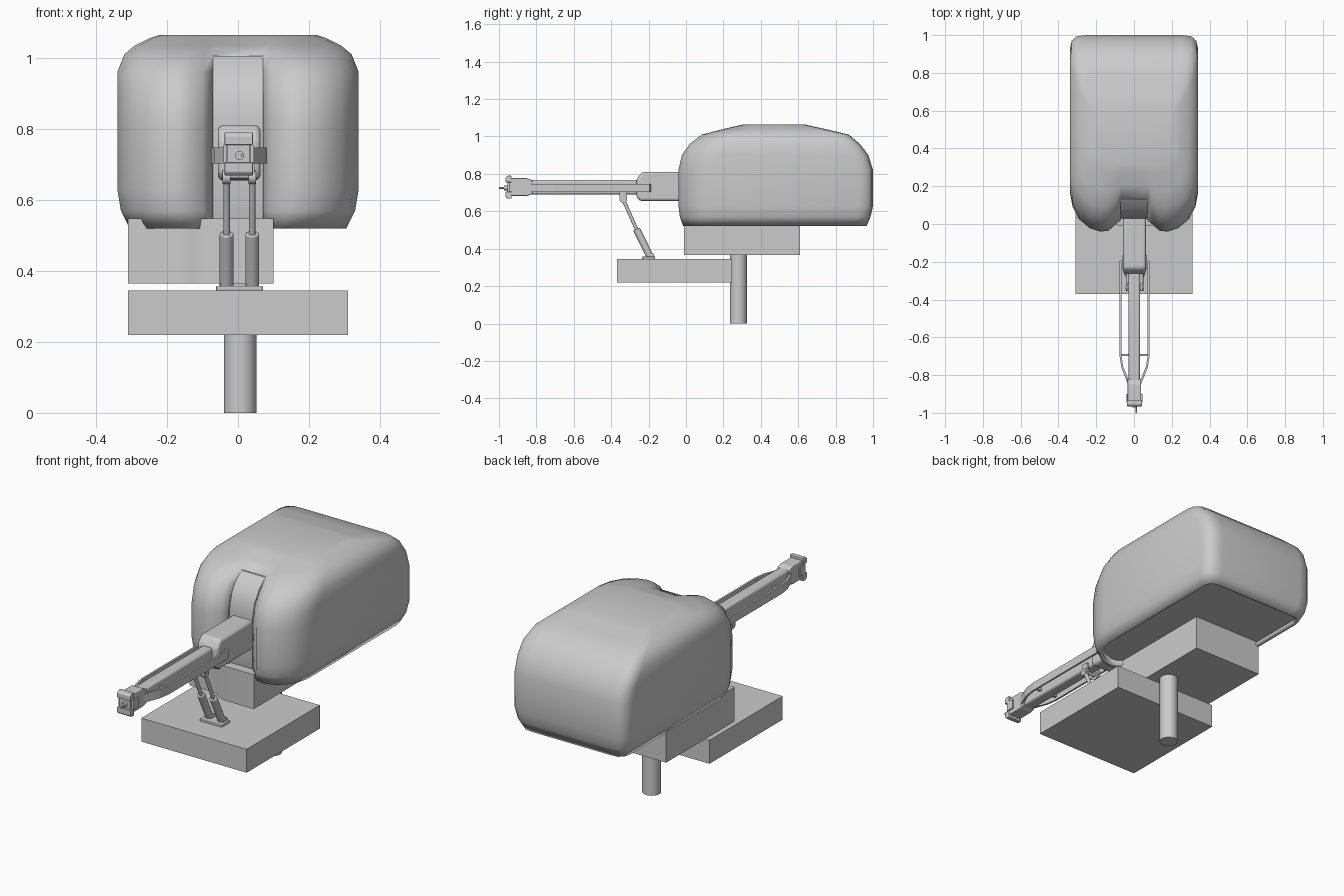
import bpy, bmesh
from mathutils import Vector

if "Cube" in bpy.data.objects:
    bpy.data.objects.remove(bpy.data.objects["Cube"])


def finish(name, bm, smooth=None, bevel=0, segs=2):
    bmesh.ops.recalc_face_normals(bm, faces=bm.faces)
    me = bpy.data.meshes.new(name)
    bm.to_mesh(me)
    bm.free()
    ob = bpy.data.objects.new(name, me)
    bpy.context.collection.objects.link(ob)
    if bevel:
        m = ob.modifiers.new("bevel", "BEVEL")
        m.width, m.segments = bevel, segs
    if smooth:
        bpy.ops.object.select_all(action='DESELECT')
        ob.select_set(True)
        bpy.context.view_layer.objects.active = ob
        bpy.ops.object.shade_smooth_by_angle(angle=smooth)
    return ob


def prism(name, pts, lo, hi, axis='z', **kw):
    """Extrude a profile along x (pts are y,z) or z (pts are x,y)."""
    bm = bmesh.new()
    put = (lambda p, h: (h, p[0], p[1])) if axis == 'x' else (lambda p, h: (p[0], p[1], h))
    a = [bm.verts.new(put(p, lo)) for p in pts]
    b = [bm.verts.new(put(p, hi)) for p in pts]
    n = len(pts)
    bm.faces.new(a)
    bm.faces.new(b)
    for i in range(n):
        j = (i + 1) % n
        bm.faces.new((a[i], a[j], b[j], b[i]))
    return finish(name, bm, **kw)


def box(name, x, y, z, **kw):
    return prism(name, [(x[0], y[0]), (x[1], y[0]), (x[1], y[1]), (x[0], y[1])], z[0], z[1], **kw)


def rod(name, a, b, r, r2=None, n=20, bevel=0):
    a, b = Vector(a), Vector(b)
    bm = bmesh.new()
    bmesh.ops.create_cone(bm, cap_ends=True, segments=n, radius1=r,
                          radius2=r if r2 is None else r2, depth=(b - a).length)
    m = (b - a).to_track_quat('Z', 'Y').to_matrix().to_4x4()
    m.translation = (a + b) / 2
    bm.transform(m)
    return finish(name, bm, smooth=0.7, bevel=bevel)


def outline(w, f, b, v):
    """Plan of the housing: two front lobes, a central valley, rounded corners."""
    k = w / 0.34
    q = k * k
    h = [(.07, f + v), (max(.08, .10 * k), f + v * .6), (max(.09, .135 * k), f + .004),
         (.18 * k, f), (.235 * k, f + .018 * q), (.29 * k, f + .065 * q),
         (.325 * k, f + .13 * q), (w, f + .21 * q), (w, b - .075 * q), (.97 * w, b - .03 * q),
         (.89 * w, b - .006 * q), (.75 * w, b)]
    return h + [(-x, y) for x, y in reversed(h)]


# Housing shell: stacked plans (z, half width, front, back, valley depth)
levels = [(.52, .305, -.015, .965, .05), (.57, .33, -.033, .987, .055),
          (.63, .34, -.04, 1.0, .06), (.82, .34, -.04, 1.0, .06),
          (.90, .34, -.022, .975, .06), (.96, .34, .02, .93, .06),
          (1.01, .32, .085, .87, .05), (1.035, .29, .18, .765, .025),
          (1.055, .25, .265, .675, .008), (1.065, .22, .31, .63, 0)]
bm = bmesh.new()
rings = [[bm.verts.new((x, y, z)) for x, y in outline(w, f, b, v)] for z, w, f, b, v in levels]
n = len(rings[0])
for i in range(len(rings) - 1):
    for j in range(n):
        if j == n - 1 and i < 6:
            continue  # open slot for the shield
        k = (j + 1) % n
        bm.faces.new((rings[i][j], rings[i][k], rings[i + 1][k], rings[i + 1][j]))
bm.faces.new(rings[-1])
shell = finish("housing_shell", bm, smooth=0.8)
m = shell.modifiers.new("wall", "SOLIDIFY")
m.thickness, m.offset = .02, -1
shell.modifiers.move(len(shell.modifiers) - 1, 0)

# Floor inside the housing and curved shield in the front slot
prism("housing_floor", outline(.30, .01, .95, .05), .548, .562)
prism("slot_shield", [(.04, .545), (.03, .6), (.03, .83), (.036, .87), (.05, .92), (.08, .965),
                      (.13, 1.005), (.22, 1.01), (.22, .545)], -.071, .071, 'x', smooth=0.6)

# Lower box with stepped front, base slab and post
prism("lower_box", [(-.31, .61), (.1, .61), (.1, -.01), (-.07, -.01), (-.1, -.004), (-.13, .014),
                    (-.155, .03), (-.18, .035), (-.31, .035)], .365, .548, smooth=0.6)
box("base_slab", (-.31, .31), (-.37, .245), (.22, .345))
rod("post", (.006, .28, 0), (.006, .28, .37), .046, n=32)

# Neck block
prism("neck", [(.06, .655), (.06, .81), (-.235, .81), (-.265, .77), (-.265, .675), (-.245, .655)],
      -.057, .063, 'x', bevel=.014, segs=3, smooth=0.6)

# Arm beam with tapered nose
box("arm_beam", (-.028, .032), (-.86, -.2), (.69, .767), bevel=.01, smooth=0.6)
prism("arm_nose", [(-.82, .692), (-.82, .765), (-.85, .777), (-.94, .777), (-.94, .682), (-.85, .682)],
      -.034, .038, 'x', bevel=.005)

# Head: jaws, face plate, side lugs and tip
box("head_plate", (-.03, .034), (-.955, -.92), (.69, .77), bevel=.003)
for name, z0, z1, z2 in (("upper_jaw", .755, .79, .78), ("lower_jaw", .705, .668, .678)):
    prism(name, [(-.965, z0), (-.965, z2), (-.955, z1), (-.932, z1), (-.932, z0)],
          -.038, .042, 'x', bevel=.003)
for s in (-1, 1):
    box("head_lug", (.002 + s * .038 - .005, .002 + s * .038 + .005), (-.945, -.90), (.705, .755))
rod("tip_collar", (.004, -.972, .725), (.004, -.95, .725), .013, n=12)
rod("tip", (.012, -1.0, .725), (.012, -.96, .725), .005, n=8)

# Side rails: thin upright strips that taper in toward the head
for s in (-1, 1):
    outer = [(.05, -.185), (.079, -.195), (.079, -.70), (.070, -.76), (.034, -.85)]
    inner = [(.026, -.84), (.060, -.755), (.069, -.70), (.069, -.203), (.05, -.195)]
    prism("side_rail", [(.003 + s * x, y) for x, y in outer + inner], .702, .747)
box("rail_crossbar", (-.072, .078), (-.70, -.688), (.715, .735))

# Lift pistons with foot pad and upper pins
box("piston_pad", (-.062, .07), (-.235, -.165), (.344, .358), bevel=.004)
for x in (-.032, .04):
    foot, mid, top = (x, -.187, .347), (x, -.265, .505), (x, -.332, .655)
    rod("piston_cylinder", foot, mid, .0195, bevel=.003)
    rod("piston_rod", mid, top, .0095)
    rod("piston_eye", (x - .011, -.336, .664), (x + .011, -.336, .664), .02)
    rod("piston_foot", (x - .019, -.187, .36), (x + .019, -.187, .36), .018)
    box("piston_bracket", (x - .006, x + .006), (-.355, -.315), (.66, .71))
rod("piston_pin", (-.045, -.336, .668), (.053, -.336, .668), .009)
